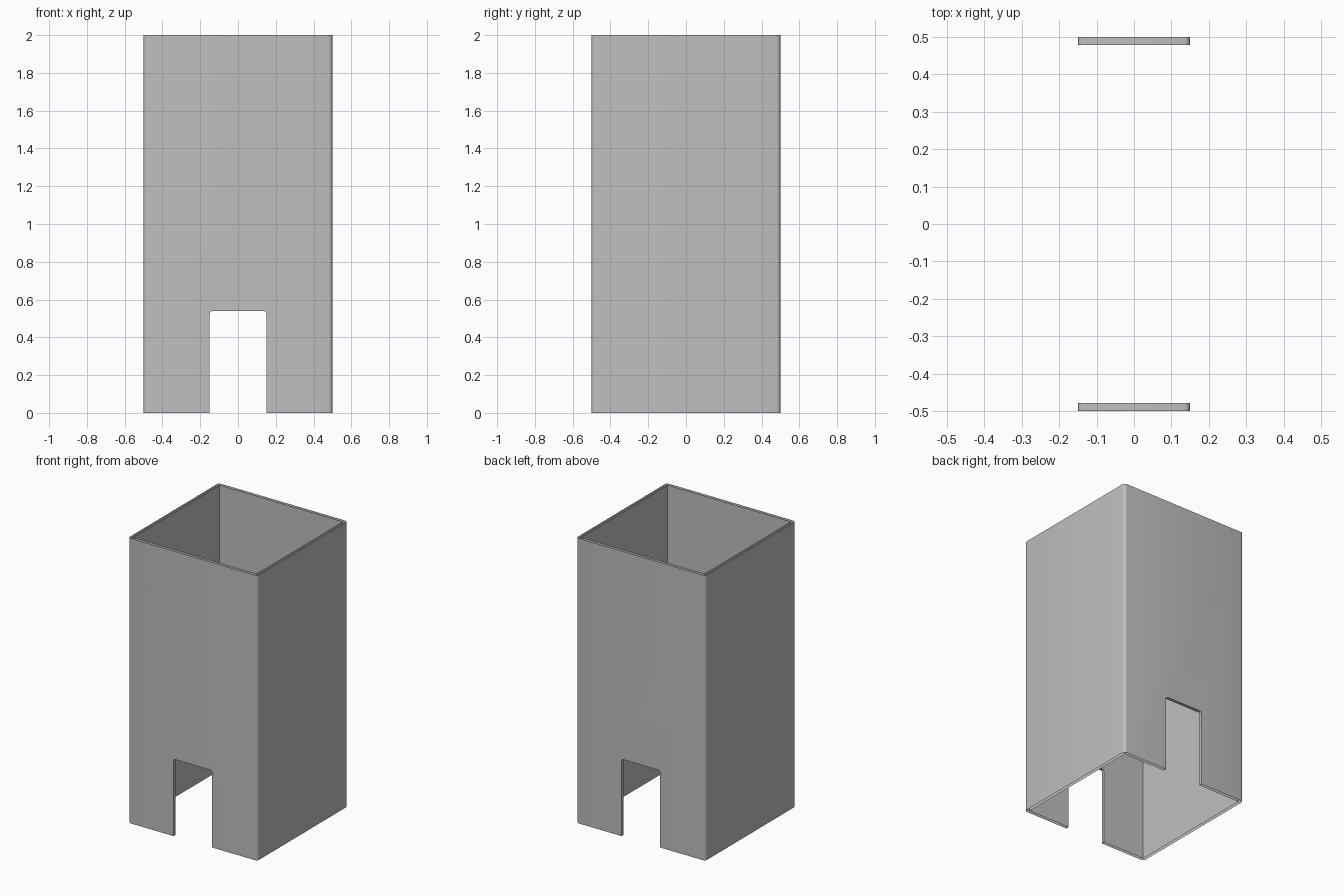
import bpy
import bmesh
from math import radians
from mathutils import Matrix

HEIGHT, HALF, WALL = 2.0, 0.5, 0.022
SLOT_HALF, SLOT_TOP = 0.15, 0.54

cube = bpy.data.objects.get("Cube")
if cube:
    bpy.data.objects.remove(cube, do_unlink=True)

grey = bpy.data.materials.new("plain grey")
grey.use_nodes = True
grey.diffuse_color = (0.52, 0.52, 0.52, 1)
grey.node_tree.nodes["Principled BSDF"].inputs["Base Color"].default_value = grey.diffuse_color


def rounded_box(name, sx, sy, z0, z1, axis, radius):
    """Box whose edges along one axis are rounded."""
    bm = bmesh.new()
    bmesh.ops.create_cube(bm, size=1, matrix=Matrix.Translation((0, 0, (z0 + z1) / 2))
                          @ Matrix.Diagonal((sx, sy, z1 - z0, 1)))
    if radius:
        edges = [e for e in bm.edges
                 if abs((e.verts[0].co - e.verts[1].co).normalized()[axis]) > 0.9]
        bmesh.ops.bevel(bm, geom=edges, offset=radius, segments=5,
                        profile=0.5, affect='EDGES')
    mesh = bpy.data.meshes.new(name)
    bm.to_mesh(mesh)
    bm.free()
    ob = bpy.data.objects.new(name, mesh)
    bpy.context.collection.objects.link(ob)
    return ob


# Square tube with rounded outer corners
tube = rounded_box("square_tube", 2 * HALF, 2 * HALF, 0, HEIGHT, 2, 0.02)
tube.data.materials.append(grey)

# Hollow core, and a slot running through the front and back walls
inner = 2 * (HALF - WALL)
cutters = [rounded_box("core_cutter", inner, inner, -0.5, HEIGHT + 0.5, 2, 0),
           rounded_box("slot_cutter", 2 * SLOT_HALF, 2, -0.5, SLOT_TOP, 1, 0.016)]
for cutter in cutters:
    cutter.hide_render = True
    cutter.data.materials.append(grey)
    mod = tube.modifiers.new(cutter.name, 'BOOLEAN')
    mod.operation = 'DIFFERENCE'
    mod.solver = 'EXACT'
    mod.object = cutter

depsgraph = bpy.context.evaluated_depsgraph_get()
result = bpy.data.meshes.new_from_object(tube.evaluated_get(depsgraph))
tube.modifiers.clear()
tube.data = result
for cutter in cutters:
    bpy.data.objects.remove(cutter, do_unlink=True)

# The wall ends are open: remove the top and bottom rims
bm = bmesh.new()
bm.from_mesh(result)
rims = [f for f in bm.faces
        if all(v.co.z < 0.001 for v in f.verts)
        or all(v.co.z > HEIGHT - 0.001 for v in f.verts)]
bmesh.ops.delete(bm, geom=rims, context='FACES')
bm.to_mesh(result)
bm.free()

# Smooth rounded corners, sharp elsewhere
bpy.ops.object.select_all(action='DESELECT')
tube.select_set(True)
bpy.context.view_layer.objects.active = tube
bpy.ops.object.shade_smooth_by_angle(angle=radians(30))
